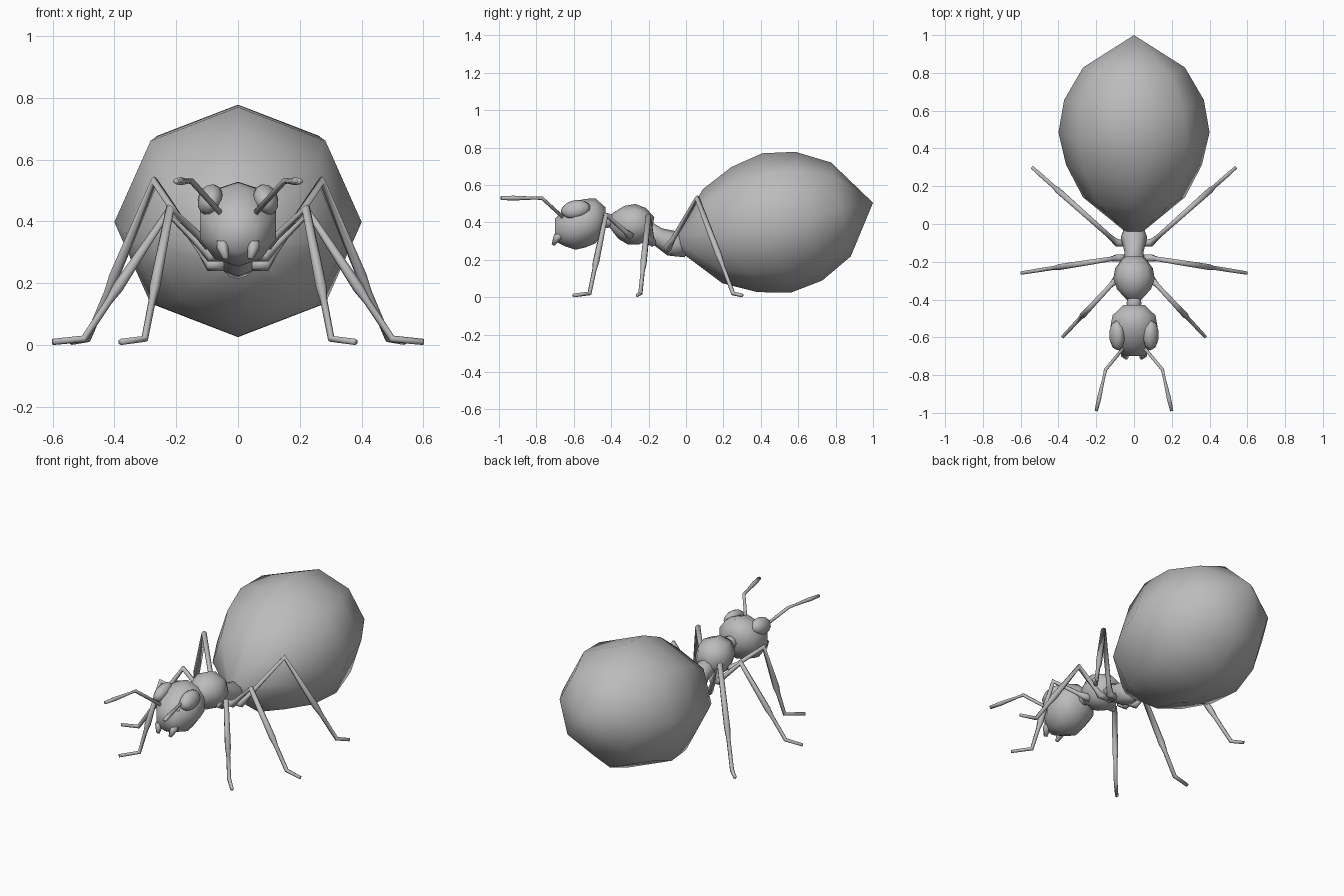
import bpy
import bmesh
from math import cos, sin, tau
from mathutils import Euler, Matrix, Vector

default_cube = bpy.data.objects.get("Cube")
if default_cube:
    bpy.data.objects.remove(default_cube, do_unlink=True)

# One plain grey for the whole insect
grey = (.5, .5, .5, 1)
shell = bpy.data.materials.new("plain_grey")
shell.use_nodes = True
shell.diffuse_color = grey
shell.node_tree.nodes["Principled BSDF"].inputs["Base Color"].default_value = grey


def finish(name, bm, mirrored):
    """Turn a bmesh into a smooth grey object, optionally mirrored left to right."""
    bmesh.ops.remove_doubles(bm, verts=bm.verts, dist=.0001)
    bmesh.ops.recalc_face_normals(bm, faces=bm.faces)
    mesh = bpy.data.meshes.new(name)
    bm.to_mesh(mesh)
    bm.free()
    mesh.shade_smooth()
    mesh.materials.append(shell)
    part = bpy.data.objects.new(name, mesh)
    bpy.context.collection.objects.link(part)
    if mirrored:
        part.modifiers.new("left_and_right", "MIRROR").use_axis[0] = True


def tube(name, path, radii, sides=6, height=1, facing=None, mirrored=False):
    """Loft rings of the given radii along a path and cap both ends."""
    bm = bmesh.new()
    points = [Vector(point) for point in path]
    last = len(points) - 1
    rings = []
    for i, (point, radius) in enumerate(zip(points, radii)):
        into = (point - points[max(i - 1, 0)]).normalized()
        out = (points[min(i + 1, last)] - point).normalized()
        along = Vector(facing) if facing else (into + out).normalized()
        across = along.cross(Vector((0, 0, 1))).normalized()
        up = across.cross(along) * height
        angles = [tau * k / sides for k in range(sides)]
        rings.append([bm.verts.new(point + radius * (up * cos(a) + across * sin(a)))
                      for a in angles])
    for ring, following in zip(rings, rings[1:]):
        for k in range(sides):
            bm.faces.new((ring[k - 1], ring[k], following[k], following[k - 1]))
    bm.faces.new(rings[0])
    bm.faces.new(rings[-1])
    finish(name, bm, mirrored)


def body(name, start, end, radii, **options):
    """A body segment: evenly spaced rings on a straight line of (y, z) ends."""
    first, final = Vector((0, *start)), Vector((0, *end))
    steps = len(radii) - 1
    path = [first.lerp(final, i / steps) for i in range(len(radii))]
    tube(name, path, radii, **options)


def leg(name, hip, toe, knee_share, knee_height, ankle_share):
    """A pair of legs, with knee and ankle placed on the line from hip to toe."""
    hip, toe = Vector(hip), Vector((*toe, .01))
    knee, ankle = hip.lerp(toe, knee_share), hip.lerp(toe, ankle_share)
    knee.z, ankle.z = knee_height, .02
    socket = Vector((hip.x / 2, hip.y, hip.z))
    path = [socket, hip, hip.lerp(knee, .2), knee,
            knee.lerp(ankle, .6), knee.lerp(ankle, .7), ankle, toe]
    radii = [.02, .022, .014, .016, .018, .012, .012, .01]
    tube(name, path, radii, mirrored=True)


# Body segments, from the large tilted abdomen forward to the head
body("abdomen", start=(-.03, .29), end=(1, .505),
     radii=[.06, .27, .36, .4, .37, .27, 0], sides=8, height=.95)
body("waist", start=(-.23, .36), end=(.01, .25), radii=[.06, .05, .07, .04], sides=8)
body("thorax", start=(-.4, .41), end=(-.18, .37),
     radii=[.04, .09, .11, .1, .06], sides=8)
body("neck", start=(-.46, .41), end=(-.38, .41), radii=[.03, .04, .03], sides=8)
body("head", start=(-.43, .42), end=(-.7, .36),
     radii=[.06, .12, .13, .13, .1, .06], sides=10, facing=(0, -1, 0))

# Bulging eyes set into the sides of the head
eyes = bmesh.new()
placing = Matrix.LocRotScale(Vector((.09, -.59, .47)), Euler((.2, -.4, -.1)),
                             Vector((.04, .08, .05)))
bmesh.ops.create_uvsphere(eyes, u_segments=10, v_segments=8, radius=1, matrix=placing)
finish("eyes", eyes, mirrored=True)

# Short jaws and elbowed antennae with thicker ends
tube("jaws", [(.05, -.66, .34), (.05, -.69, .32), (.04, -.71, .28)],
     [.02, .022, .01], mirrored=True)
shoulder, elbow, tip = Vector((.05, -.65, .42)), Vector((.15, -.77, .53)), Vector((.2, -.99, .53))
tube("antennae", [shoulder, elbow, elbow.lerp(tip, .2), elbow.lerp(tip, .7), tip],
     [.01, .01, .008, .013, .01], mirrored=True)

# Three pairs of legs
leg("front_legs", hip=(.1, -.3, .33), toe=(.38, -.6),
    knee_share=.43, knee_height=.44, ankle_share=.72)
leg("middle_legs", hip=(.09, -.18, .29), toe=(.6, -.26),
    knee_share=.27, knee_height=.43, ankle_share=.8)
leg("hind_legs", hip=(.09, -.1, .26), toe=(.54, .3),
    knee_share=.4, knee_height=.53, ankle_share=.88)
